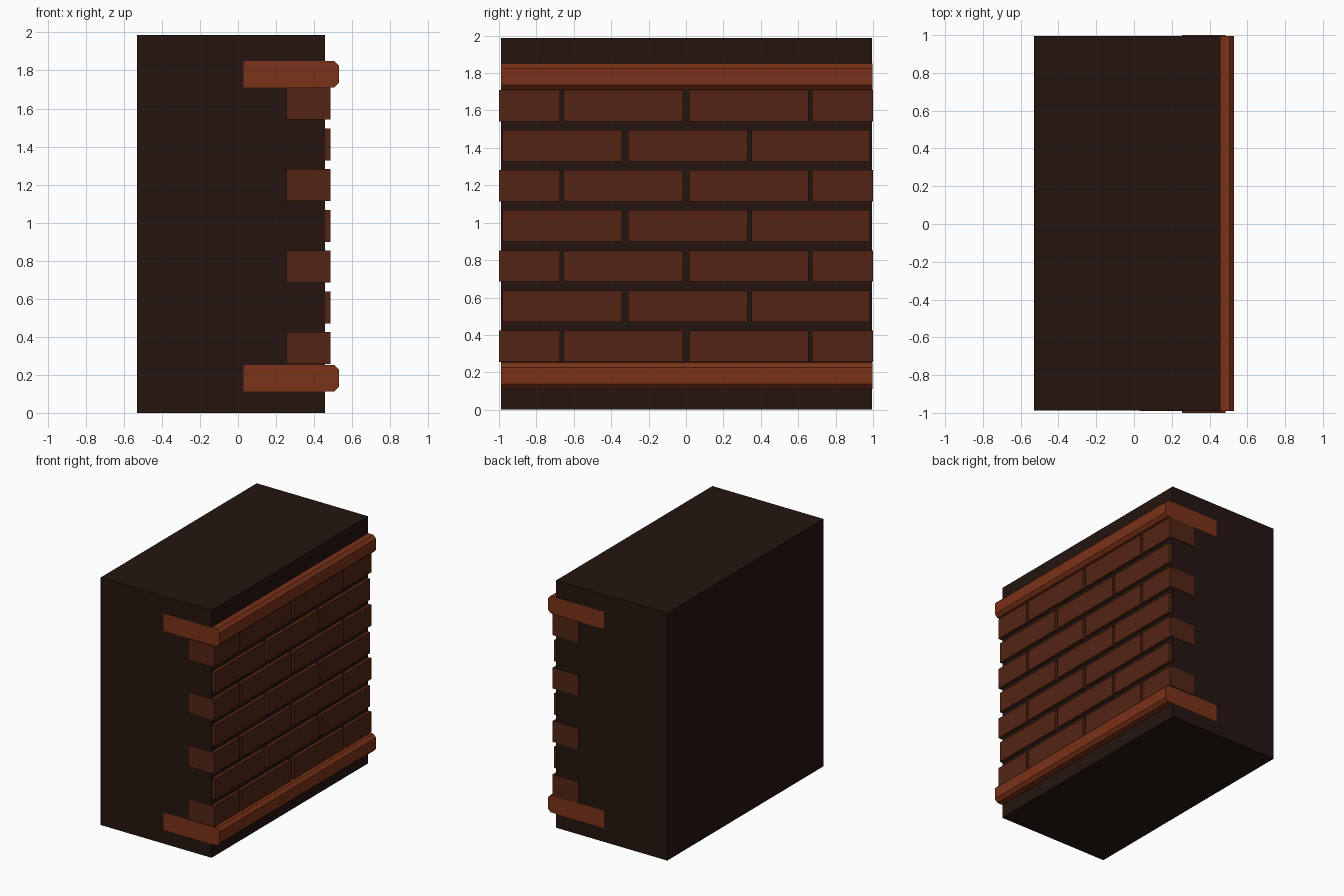
import bpy

if "Cube" in bpy.data.objects:
    bpy.data.objects.remove(bpy.data.objects["Cube"])


def material(name, rgb):
    m = bpy.data.materials.new(name)
    m.diffuse_color = (*rgb, 1)
    m.use_nodes = True
    m.node_tree.nodes["Principled BSDF"].inputs["Base Color"].default_value = m.diffuse_color
    return m


CORE = material("dark_mortar", (0.018, 0.0075, 0.005))
BRICK = material("brown_brick", (0.085, 0.018, 0.007))
TRIM = material("red_trim", (0.195, 0.032, 0.009))


def prism(name, profile, y0, y1, mat):
    """Extrude an x-z profile (counter-clockwise seen from the front) along y."""
    n = len(profile)
    verts = [(x, y, z) for y in (y0, y1) for x, z in profile]
    faces = [tuple(range(n)), tuple(range(2 * n - 1, n - 1, -1))]
    faces += [(i, i + n, (i + 1) % n + n, (i + 1) % n) for i in range(n)]
    mesh = bpy.data.meshes.new(name)
    mesh.from_pydata(verts, [], faces)
    mesh.materials.append(mat)
    obj = bpy.data.objects.new(name, mesh)
    bpy.context.collection.objects.link(obj)
    return obj


def box(name, x0, x1, y0, y1, z0, z1, mat):
    return prism(name, [(x0, z0), (x1, z0), (x1, z1), (x0, z1)], y0, y1, mat)


# Solid wall core
box("wall_core", -0.53, 0.457, -0.988, 0.995, 0, 1.987, CORE)

# Chamfered trim rails above and below the bricks
c = 0.025
for name, z in (("lower_rail", 0.112), ("upper_rail", 1.71)):
    top = z + 0.14
    prism(name, [(0.03, z), (0.53 - c, z), (0.53, z + c), (0.53, top - c),
                 (0.53 - c, top), (0.03, top)], -0.9895, 0.9965, TRIM)

# Seven brick courses in running bond; odd courses wrap the wall ends
wrap_course = [(-1, -0.675), (-0.655, -0.016), (0.016, 0.655), (0.675, 1)]
inner_course = [(-0.982, -0.342), (-0.31, 0.328), (0.35, 0.985)]
for row in range(7):
    z = 0.256 + row * 0.2143
    for i, (y0, y1) in enumerate(inner_course if row % 2 else wrap_course):
        box(f"brick_{row + 1}_{i + 1}", 0.255, 0.485, y0, y1, z, z + 0.168, BRICK)
